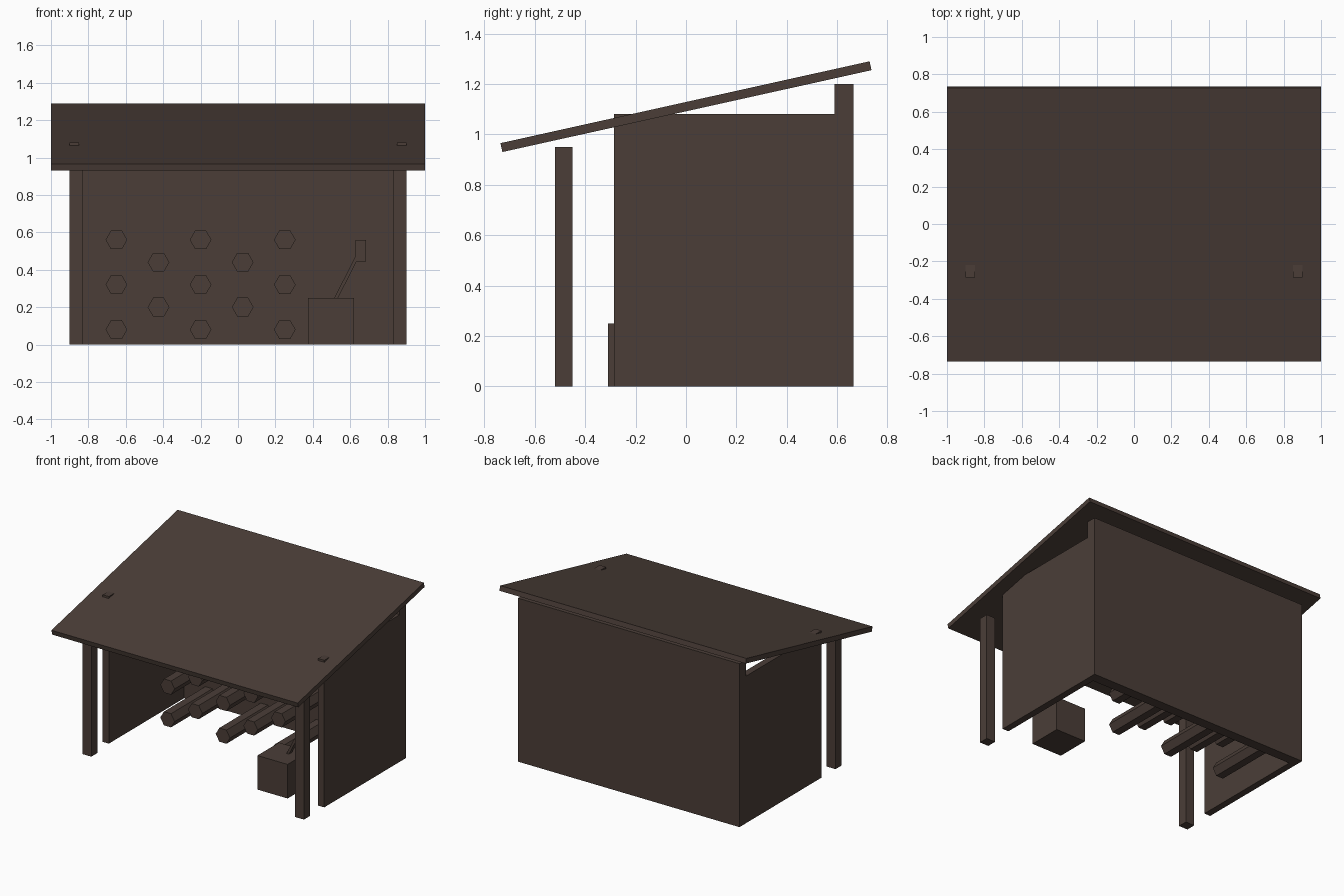
import bpy, math
from mathutils import Vector

if "Cube" in bpy.data.objects:
    bpy.data.objects.remove(bpy.data.objects["Cube"])

wood = bpy.data.materials.new("dark_brown_wood")
wood.diffuse_color = (0.07, 0.048, 0.039, 1)
wood.use_nodes = True
wood.node_tree.nodes["Principled BSDF"].inputs["Base Color"].default_value = wood.diffuse_color


def box(name, lo, hi, rot=(0, 0, 0)):
    """Box between two corners, optionally turned about its centre."""
    lo, hi = Vector(lo), Vector(hi)
    bpy.ops.mesh.primitive_cube_add(size=1, location=(lo + hi) / 2, rotation=rot)
    ob = bpy.context.object
    ob.name = name
    ob.scale = hi - lo
    ob.data.materials.append(wood)
    return ob


# walls and front posts
box("back_wall", (-0.9, 0.59, 0), (0.9, 0.665, 1.2))
for side, s in (("left", -1), ("right", 1)):
    box(side + "_wall", (min(s * 0.9, s * 0.85), -0.285, 0),
        (max(s * 0.9, s * 0.85), 0.66, 1.08))
    box(side + "_front_post", (min(s * 0.9, s * 0.828), -0.52, 0),
        (max(s * 0.9, s * 0.828), -0.45, 0.95))

# sloping roof
box("roof", (-1, -0.75, 1.092), (1, 0.75, 1.128), (math.radians(12.5), 0, 0))

# staggered stack of six-sided logs
for row in range(5):
    xs = (-0.65, -0.2, 0.25) if row % 2 == 0 else (-0.425, 0.025)
    for x in xs:
        bpy.ops.mesh.primitive_cylinder_add(
            vertices=6, radius=0.058, depth=0.49,
            location=(x, 0.355, 0.08 + 0.12 * row))
        log = bpy.context.object
        log.name = "log"
        # point the axis along y, corners to the sides
        log.rotation_euler = (math.radians(90), math.radians(30), 0)
        log.data.materials.append(wood)

# chopping block with axe
box("chopping_block", (0.375, -0.31, 0), (0.62, -0.06, 0.25))
a, b = Vector((0.52, -0.155, 0.24)), Vector((0.655, -0.155, 0.505))
mid, d = (a + b) / 2, b - a
half = Vector((0.009, 0.018, d.length / 2))
box("axe_handle", mid - half, mid + half, (0, math.atan2(d.x, d.z), 0))
box("axe_head", (0.628, -0.17, 0.444), (0.684, -0.14, 0.56))
